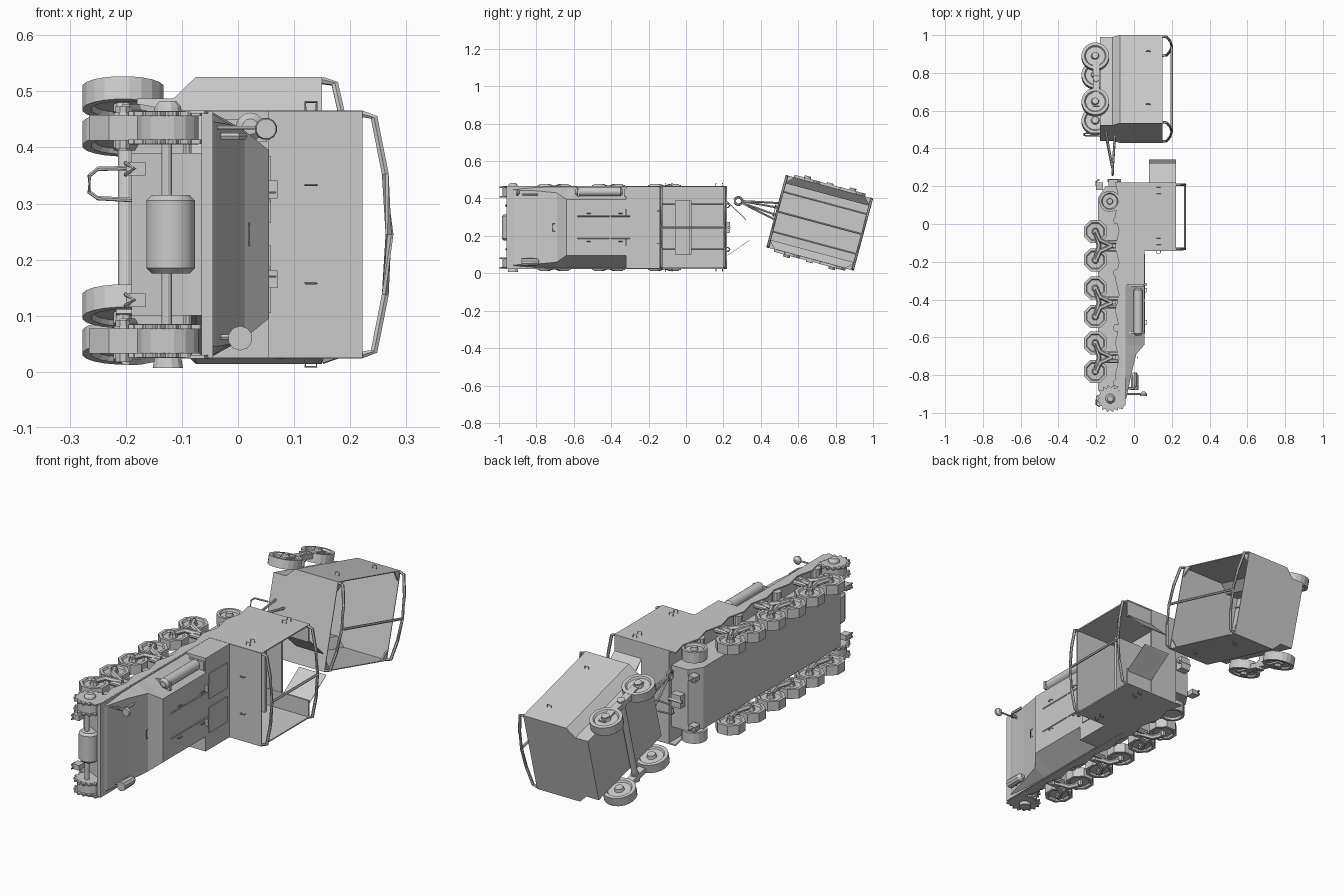
import bpy, bmesh, math
from mathutils import Vector, Matrix

if "Cube" in bpy.data.objects:
    bpy.data.objects.remove(bpy.data.objects["Cube"])

C = 0.245            # lateral centre of the tractor (it lies on its side: x is its up)
M = Matrix.Identity(4)


def make(name, verts, faces, smooth=False):
    me = bpy.data.meshes.new(name)
    me.from_pydata([M @ Vector(v) for v in verts], [], faces)
    bm = bmesh.new()
    bm.from_mesh(me)
    bmesh.ops.recalc_face_normals(bm, faces=bm.faces)
    bm.to_mesh(me)
    bm.free()
    ob = bpy.data.objects.new(name, me)
    bpy.context.collection.objects.link(ob)
    if smooth:
        bpy.context.view_layer.objects.active = ob
        ob.select_set(True)
        bpy.ops.object.shade_smooth_by_angle(angle=math.radians(40))
        ob.select_set(False)
    return ob


def loft(name, rings, cap=True, smooth=False):
    n = len(rings[0])
    faces = [(k*n+i, k*n+(i+1) % n, (k+1)*n+(i+1) % n, (k+1)*n+i)
             for k in range(len(rings)-1) for i in range(n)]
    if cap:
        faces += [tuple(range(n)), tuple((len(rings)-1)*n+i for i in range(n))]
    return make(name, [p for r in rings for p in r], faces, smooth)


def box(name, x0, x1, y0, y1, z0, z1):
    return loft(name, [[(x0, y0, z), (x1, y0, z), (x1, y1, z), (x0, y1, z)] for z in (z0, z1)])


def lathe(name, c, axis, prof, n=16, smooth=False):
    """prof: (offset along axis, radius) pairs"""
    rings = []
    for h, r in prof:
        ring = []
        for i in range(n):
            a = 2*math.pi*(i+.5)/n
            p, q = r*math.cos(a), r*math.sin(a)
            d = {'x': (h, p, q), 'y': (p, h, q), 'z': (p, q, h)}[axis]
            ring.append([c[k]+d[k] for k in range(3)])
        rings.append(ring)
    return loft(name, rings, True, smooth)


def cyl(name, c, axis, r, length, n=16):
    return lathe(name, c, axis, [(-length/2, r), (length/2, r)], n)


def tube(name, pts, r=0.005, n=6, closed=False):
    pts = [Vector(p) for p in pts]
    m = len(pts)
    rings = []
    for i, p in enumerate(pts):
        a = pts[(i-1) % m] if closed else pts[max(i-1, 0)]
        b = pts[(i+1) % m] if closed else pts[min(i+1, m-1)]
        q = (b-a).to_track_quat('Z', 'Y')
        rings.append([p + q @ Vector((r*math.cos(6.2832*k/n), r*math.sin(6.2832*k/n), 0)) for k in range(n)])
    if closed:
        rings.append(rings[0])
    return loft(name, rings, not closed)


def wheel(name, x, y, z, r, w, n):
    return lathe(name, (x, y, z), 'z', [(-w*.3, r*.25), (-w*.3, r*.7), (-w/2, r*.78), (-w/2, r),
                 (w/2, r), (w/2, r*.78), (w*.3, r*.7), (w*.3, r*.3), (w*.6, r*.25)], n)


def bow(name, y, x, zc, hw, rise):
    """canvas hoop over an open body"""
    pts = [(x, zc-hw), (x+rise*.45, zc-hw*.97), (x+rise*.85, zc-hw*.5), (x+rise, zc),
           (x+rise*.85, zc+hw*.5), (x+rise*.45, zc+hw*.97), (x, zc+hw)]
    tube(name, [(p, y, q) for p, q in pts], 0.007)


def handle(name, p, out, along):
    p, o, a = Vector(p), Vector(out)*.012, Vector(along)*.01
    tube(name, [p-a, p-a+o, p+a+o, p+a], 0.002, 4)


# lower hull with bevelled nose and tail
hull = [(-.05, -.93), (-.09, -.93), (-.19, -.88), (-.19, .14), (-.15, .2), (-.05, .2)]
loft("lower_hull", [[(x, y, z) for x, y in hull] for z in (.1, .39)])
# hood narrowing towards the top and the nose
st = [(-.95, -.055, .2, -.06, .205), (-.92, -.04, .2, -.06, .215), (-.8, -.015, .196, -.055, .22),
      (-.69, .012, .185, -.05, .22), (-.64, .055, .15, -.05, .22), (-.32, .055, .15, -.05, .22)]
loft("engine_hood", [[(xb, y, C-wb), (xt, y, C-wt), (xt, y, C+wt), (xb, y, C+wb)]
                     for y, xt, wt, xb, wb in st])
box("body_midsection", -.05, .055, -.32, -.14, .025, .465)
box("fender_deck", -.065, -.045, -.96, .22, .025, .465)
for s in (-1, 1):
    z = C+s*.218
    # scalloped fender skirt
    edge = [(-.06, -.98)] + [(-.1 + .02*(i % 2), -.97 + i*1.19/14) for i in range(15)] + [(-.05, .22), (-.05, -.95)]
    loft("fender_skirt", [[(x, y, z+t) for x, y in edge] for t in (-.003, .003)])
    # cab side wall
    box("cab_side", -.06, .222, -.14, .22, z-.003, z+.003)
    for y in (-.11, .16):
        for dy in (0, .035):
            handle("cab_handle", (.13, y+dy, z), (0, 0, s*1.5), (1, 0, 0))
    # rear door swung inward
    z0, y1, z1 = ((.09, .34, .175) if s < 0 else (.385, .32, .285))
    loft("rear_door", [[(.08, .215, z0), (.08, y1, z1), (.222, y1, z1), (.222, .215, z0)],
                       [(.08, .217, z0+.004), (.08, y1+.002, z1+.004), (.222, y1+.002, z1+.004), (.222, .217, z0+.004)]])
    loft("door_pillar", [[(x, .21, z), (x, .218, z), (x, .218, z-s*.08), (x, .21, z-s*.08)] for x in (-.05, .222)])
    # toothed drive sprocket: two rims on a drum
    zc = C+s*.19
    cyl("sprocket_drum", (-.125, -.925, zc), 'z', .056, .06, 16)
    lathe("sprocket_hub", (-.125, -.925, C+s*.222), 'z', [(-.016, .028), (.006, .024), (.016, .015)][::1], 12)
    for o in (-.025, .025):
        rim = [(-.125+r*math.cos(a), -.925+r*math.sin(a)) for i in range(16)
               for r, a in [(.06, i*.3927), (.072, i*.3927+.13), (.072, i*.3927+.2), (.06, i*.3927+.32)]]
        loft("sprocket_teeth", [[(x, y, zc+o+t) for x, y in rim] for t in (-.004, .004)])
    # idler and return rollers
    wheel("rear_idler", -.128, .12, zc, .056, .05, 16)
    for y in (-.84, -.55, -.26, .02):
        cyl("return_roller", (-.09, y, zc), 'z', .021, .05, 10)
        cyl("roller_axle", (-.09, y, C+s*.15), 'z', .008, .08, 8)
    cyl("idler_axle", (-.128, .12, C+s*.15), 'z', .015, .08, 8)
    # three paired bogies
    for yb in (-.705, -.415, -.115):
        for dy in (-.075, .075):
            wheel("road_wheel", -.205, yb+dy, zc, .066, .045, 8)
            cyl("wheel_axle", (-.205, yb+dy, zc), 'z', .014, .075, 8)
            tube("bogie_arm", [(-.2, yb+dy, C+s*.222), (-.18, yb+dy*.4, C+s*.222), (-.115, yb, C+s*.21)], .012)
        for zz in (C+s*.16, C+s*.215):
            tube("bogie_beam", [(-.205, yb-.075, zz), (-.185, yb, zz), (-.205, yb+.075, zz)], .012)
        box("bogie_bracket", -.19, -.095, yb-.018, yb+.018, *sorted((C+s*.14, C+s*.2)))
        for dy in (-.02, .02):
            cyl("bogie_spring", (-.12, yb+dy, C+s*.205), 'x', .012, .07, 8)
    # tow hooks front and rear
    for y, d in ((-.93, -1), (.2, 1)):
        zz = C+s*.117
        box("hook_mount", -.2, -.165, y-.02, y+.02, zz-.012, zz+.012)
        tube("tow_hook", [(-.2, y, zz-.01), (-.2, y+d*.025, zz-.01), (-.185, y+d*.035, zz),
                          (-.2, y+d*.025, zz+.01), (-.2, y, zz+.01)], .004)
    # hood hinges
    for y in (-.52, -.35):
        handle("hood_handle", (.055, y, C+s*.075), (1, 0, 0), (0, 1, 0))
    for y in (-.58, -.4):
        tube("hood_seam", [(.056, y, C+s*.06), (.056, y+.17, C+s*.06)], .003, 4)
    for xx in (0.055,):
        box("midsection_hatch", xx, xx+.004, -.3, -.16, *sorted((C+s*.02, C+s*.14)))
        box("hatch_latch", xx, xx+.015, -.325, -.315, C+s*.08-.016, C+s*.08+.016)

# open cab: front, rear, floor and bench
box("cab_front", -.05, .222, -.143, -.137, .025, .465)
box("cab_rear_sill", -.06, .08, .212, .22, .025, .465)
box("cab_floor", -.05, -.04, -.14, .22, .025, .465)
box("cab_bench", -.04, .06, -.06, .03, .1, .39)
box("bench_back", .06, .13, .015, .03, .1, .39)
for zz in (.13, C, .37):
    tube("floor_seam", [(-.039, -.13, zz), (-.039, .21, zz)], .003, 4)
for y in (-.132, .208):
    bow("cab_bow", y, .22, C, .215, .05)
tube("cab_ridge_bar", [(.27, -.132, C), (.27, .208, C)], .006)
for zz in (.158, .333):
    handle("cab_front_handle", (.13, -.143, zz), (0, -1, 0), (1, 0, 0))
handle("nose_handle", (.02, -.7, C), (0, -1, 0), (0, 0, 2))

# front transmission
cyl("drive_shaft", (-.127, -.945, C), 'z', .01, .33, 12)
lathe("gearbox", (-.12, -.94, C), 'z', [(-.07, .035), (-.06, .045), (.06, .045), (.07, .035)], 12, True)
# muffler on the upper hood flank
lathe("muffler", (.022, -.465, .437), 'y', [(-.125, .014), (-.115, .025), (.115, .025), (.125, .014)], 14, True)
for y in (-.575, -.325):
    box("muffler_bracket", -.045, .052, y-.005, y+.005, .41, .45)
# lamp on a post and low headlight
tube("lamp_post", [(-.05, -.9, .435), (.05, -.9, .435)], .004)
lathe("marker_lamp", (.05, -.9, .433), 'y', [(-.01, .018), (0, .02), (.012, .008)], 12)
tube("headlight_stem", [(-.05, -.87, .062), (0, -.87, .062)], .005)
lathe("headlight", (.004, -.83, .06), 'y', [(-.05, .022), (.03, .02), (.045, .01)], 10)
tube("guard_pipe", [(-.04, -.86, .42), (-.04, -.87, .42), (.0, -.87, .42), (.01, -.85, .42), (.01, -.79, .42)], .007)
# rear hitch
box("rear_hitch", -.135, -.085, .2, .235, C-.03, C+.03)
tube("rear_hitch_pin", [(-.14, .23, C), (-.07, .23, C)], .008)

# trailer, yawed against the tractor
M = Matrix.Translation((0, .715, .27)) @ Matrix.Rotation(math.radians(-15), 4, 'X')
prof = [(.15, -.2), (-.075, -.2), (-.115, -.16), (-.18, -.16), (-.18, .16), (-.115, .16), (-.075, .2), (.15, .2)]
n = len(prof)
vs = [(x, y, z) for y in (-.242, .242) for x, z in prof]
tub = make("trailer_tub", vs, [(i, i+1, n+i+1, n+i) for i in range(n-1)] + [tuple(range(n)), tuple(range(n, 2*n))])
mod = tub.modifiers.new("wall", 'SOLIDIFY')
mod.thickness = .005
for zz in (-.11, 0, .11):
    tube("trailer_floor_seam", [(-.173, -.235, zz), (-.173, .235, zz)], .003, 4)
for y in (-.235, .235):
    bow("trailer_bow", y, .15, 0, .195, .05)
    for s in (-1, 1):
        loft("corner_gusset", [[(x, y, s*.197), (x, y*.83, s*.197), (x, y, s*.155)] for x in (.143, .15)])
tube("trailer_ridge_bar", [(.2, -.235, 0), (.2, .235, 0)], .006)
for s in (-1, 1):
    for y in (-.125, .125):
        wheel("trailer_wheel", -.205, y, s*.192, .073, .042, 20)
        cyl("trailer_hub", (-.205, y, s*.195), 'z', .018, .06, 10)
    box("walking_beam", -.217, -.183, -.15, .15, s*.2-.012, s*.2+.012)
    cyl("beam_pivot", (-.2, 0, s*.2), 'z', .018, .04, 12)
    tube("drawbar_leg", [(-.15, -.24, s*.045), (-.115, -.43, s*.005)], .006)
    tube("drawbar_upper_leg", [(-.1, -.24, s*.02), (-.112, -.43, s*.004)], .006)
    for y in (-.14, .15):
        handle("trailer_handle", (.075, y, s*.2), (0, 0, s*1.2), (1, 0, 0))
cyl("trailer_axle", (-.2, 0, 0), 'z', .014, .4, 12)
ring = [(-.113, -.45+.02*math.sin(a*math.pi/6), .02*math.cos(a*math.pi/6)) for a in range(12)]
tube("tow_ring", ring, .007, 8, True)
tube("drawbar_stand", [(-.18, -.25, -.03), (-.25, -.25, -.026), (-.265, -.25, -.015),
                       (-.265, -.25, .015), (-.25, -.25, .028), (-.18, -.25, .03)], .004)
